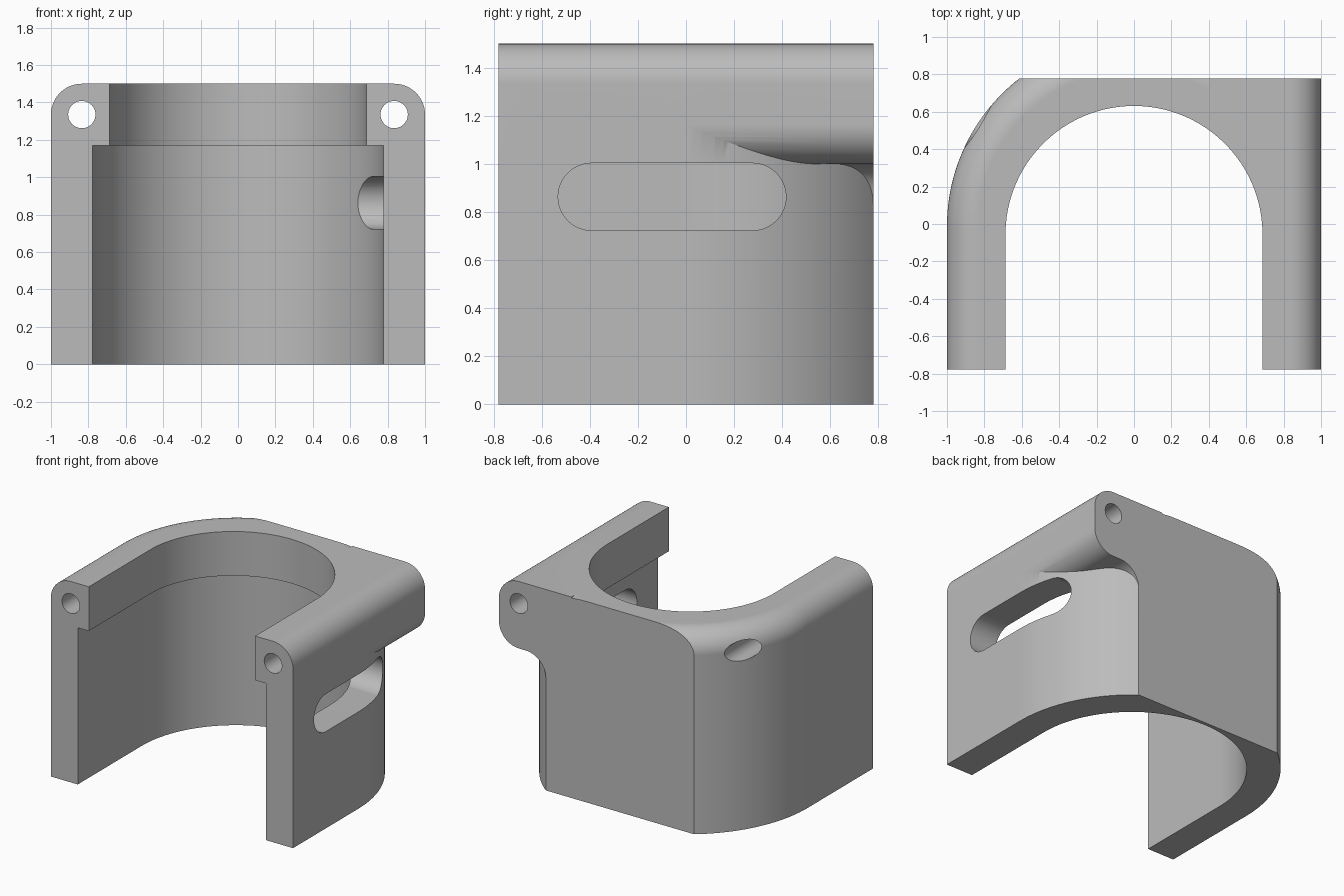
import bpy
import math
from mathutils import Vector

if "Cube" in bpy.data.objects:
    bpy.data.objects.remove(bpy.data.objects["Cube"])

BACK = 0.779      # half depth
TOP = 1.5
FILLET = 0.165
CENTRE = -0.012   # y of the outer arc centre
EAR_HOLE = TOP - FILLET

grey = bpy.data.materials.new("plain grey")
grey.use_nodes = True
grey.diffuse_color = (0.5, 0.5, 0.5, 1)
grey.node_tree.nodes["Principled BSDF"].inputs["Base Color"].default_value = (0.5, 0.5, 0.5, 1)


def arc(cx, cy, r, start, end, steps):
    """Points along an arc, angles in degrees."""
    angles = [math.radians(start + (end - start) * i / steps) for i in range(steps + 1)]
    return [(cx + r * math.cos(a), cy + r * math.sin(a)) for a in angles]


def u_outline(r, cy, front):
    return [(r, front)] + arc(0, cy, r, 0, 180, 96) + [(-r, front)]


def loft(name, loops):
    """Closed solid through matching loops of 3D points."""
    n = len(loops[0])
    verts = [p for loop in loops for p in loop]
    faces = [tuple(range(n))[::-1], tuple(range(len(verts) - n, len(verts)))]
    for k in range(len(loops) - 1):
        for i in range(n):
            j = (i + 1) % n
            faces.append((k * n + i, k * n + j, (k + 1) * n + j, (k + 1) * n + i))
    mesh = bpy.data.meshes.new(name)
    mesh.from_pydata(verts, [], faces)
    mesh.materials.append(grey)
    obj = bpy.data.objects.new(name, mesh)
    bpy.context.collection.objects.link(obj)
    return obj


def prism(name, points, axis, low, high):
    """Extrude a counter-clockwise 2D outline along one axis."""
    place = {
        "x": lambda p, t: (t, p[0], p[1]),
        "y": lambda p, t: (p[0], -t, p[1]),
        "z": lambda p, t: (p[0], p[1], t),
    }[axis]
    if axis == "y":
        low, high = -high, -low
    return loft(name, [[place(p, t) for p in points] for t in (low, high)])


def combine(target, tool, operation):
    mod = target.modifiers.new(operation.lower(), "BOOLEAN")
    mod.operation = operation
    mod.solver = "EXACT"
    mod.object = tool
    bpy.context.view_layer.objects.active = target
    bpy.ops.object.modifier_apply(modifier=mod.name)
    bpy.data.objects.remove(tool)


# Outer body: U-shaped plan with a rounded top rim
layers = [(1, 0)] + arc(1 - FILLET, EAR_HOLE, FILLET, 0, 90, 14)
bracket = loft("u_bracket", [[(x, y, z) for x, y in u_outline(r, CENTRE, -BACK)] for r, z in layers])

# Ear on the left back corner, blended into the curved wall below
neck, under = 0.612, 1.0
ear_profile = [(0.4, under - FILLET)]
ear_profile += arc(neck + FILLET, under - FILLET, FILLET, 180, 90, 14)
ear_profile += arc(1 - FILLET, under + FILLET, FILLET, -90, 0, 14)
ear_profile += arc(1 - FILLET, EAR_HOLE, FILLET, 0, 90, 14)
ear_profile += [(0.4, TOP)]
combine(bracket, prism("corner_ear", ear_profile, "y", CENTRE, 1.1), "UNION")

# Flat back
back_box = [(-2, BACK), (2, BACK), (2, 2), (-2, 2)]
combine(bracket, prism("back_cut", back_box, "z", -1, 2), "DIFFERENCE")

# Stepped bore open to the front
combine(bracket, prism("upper_bore", u_outline(0.687, -0.056, -2), "z", -1, 2), "DIFFERENCE")
combine(bracket, prism("lower_bore", u_outline(0.778, -0.025, -2), "z", -1, 1.17), "DIFFERENCE")

# Rounded slot through the left wall
slot_z, slot_r = 0.863, 0.14
slot = arc(0.276, slot_z, slot_r, -90, 90, 24) + arc(-0.392, slot_z, slot_r, 90, 270, 24)
combine(bracket, prism("side_slot", slot, "x", 0.3, 1.5), "DIFFERENCE")

# Long pin holes through both top corners
for side in (-1, 1):
    ring = arc(side * (1 - FILLET), EAR_HOLE, 0.073, 0, 360, 40)[:-1]
    combine(bracket, prism("pin_hole", ring, "y", -2, 2), "DIFFERENCE")

# Smooth curves, crisp edges, flat planes
bpy.ops.object.select_all(action="DESELECT")
bracket.select_set(True)
bpy.context.view_layer.objects.active = bracket
bpy.ops.object.shade_smooth_by_angle(angle=math.radians(25))
weighted = bracket.modifiers.new("flat_planes", "WEIGHTED_NORMAL")
weighted.keep_sharp = True
